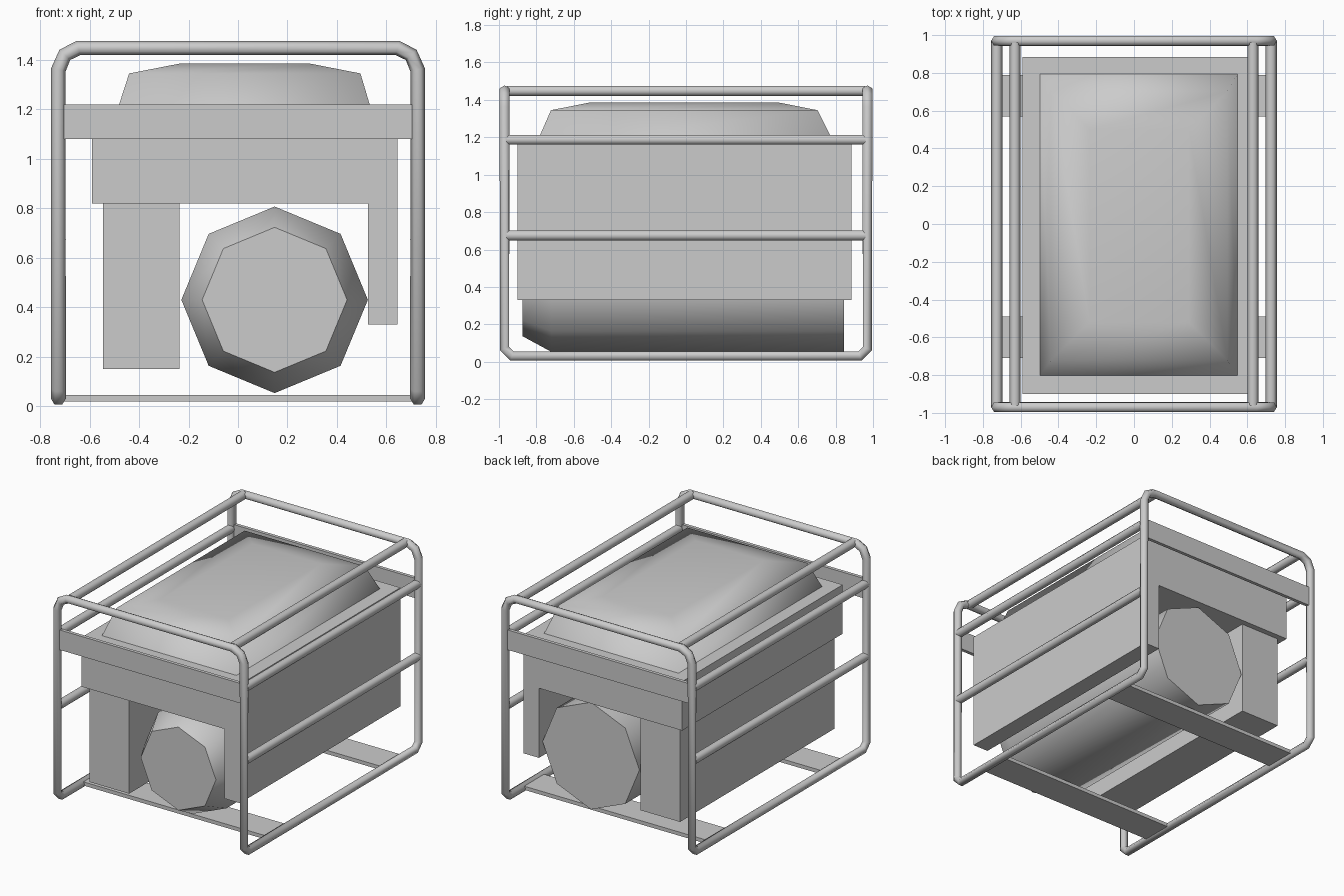
import bpy, math

if "Cube" in bpy.data.objects:
    bpy.data.objects.remove(bpy.data.objects["Cube"])

R = 0.03            # tube radius
PX, PY = 0.726, 0.97  # tube centre lines
TOP = 1.448


def mesh(name, verts, faces, smooth=None):
    me = bpy.data.meshes.new(name)
    me.from_pydata(verts, [], faces)
    ob = bpy.data.objects.new(name, me)
    bpy.context.collection.objects.link(ob)
    if smooth:
        bpy.ops.object.select_all(action='DESELECT')
        bpy.context.view_layer.objects.active = ob
        ob.select_set(True)
        bpy.ops.object.shade_smooth_by_angle(angle=math.radians(smooth))
    return ob


def loft(name, rings, smooth=None):
    """Skin equal-length rings and cap both ends."""
    n = len(rings[0])
    verts = [v for r in rings for v in r]
    faces = [(k*n + i, k*n + (i+1) % n, (k+1)*n + (i+1) % n, (k+1)*n + i)
             for k in range(len(rings) - 1) for i in range(n)]
    faces.append(tuple(reversed(range(n))))
    faces.append(tuple(range((len(rings)-1)*n, len(rings)*n)))
    return mesh(name, verts, faces, smooth)


def rect(x0, x1, y0, y1, z):
    return [(x0, y0, z), (x1, y0, z), (x1, y1, z), (x0, y1, z)]


def box(name, x0, x1, y0, y1, z0, z1):
    return loft(name, [rect(x0, x1, y0, y1, z0), rect(x0, x1, y0, y1, z1)])


def tube(name, pts, closed=False):
    cu = bpy.data.curves.new(name, 'CURVE')
    cu.dimensions = '3D'
    cu.bevel_depth = R
    cu.bevel_resolution = 1   # six-sided tube
    cu.use_fill_caps = True
    sp = cu.splines.new('POLY')
    sp.points.add(len(pts) - 1)
    for p, c in zip(sp.points, pts):
        p.co = (*c, 1)
    sp.use_cyclic_u = closed
    ob = bpy.data.objects.new(name, cu)
    bpy.context.collection.objects.link(ob)
    bpy.ops.object.select_all(action='DESELECT')
    bpy.context.view_layer.objects.active = ob
    ob.select_set(True)
    bpy.ops.object.convert(target='MESH')
    bpy.ops.object.shade_smooth_by_angle(angle=math.radians(65))


# Main frame: one closed bent tube (front hoop, floor rail, back hoop, floor rail)
half = [(PX, 0.93, R), (PX, PY, 0.07), (PX, PY, 1.36),
        (0.70, PY, 1.42), (0.645, PY, TOP)]
hoop = [(-x, y, z) for x, y, z in half] + half[::-1]
tube("main_frame", [(x, -y, z) for x, y, z in hoop]
     + [(-x, y, z) for x, y, z in hoop], closed=True)

# Lengthwise rails on both sides
for s, side in ((-1, "left"), (1, "right")):
    for x, z, label in ((0.63, TOP, "top"), (PX, 1.187, "upper"), (PX, 0.675, "middle")):
        tube(f"{side}_{label}_rail", [(s*x, -0.96, z), (s*x, 0.96, z)])

# Cross panels at the ends and floor slats
for s, end in ((-1, "front"), (1, "back")):
    box(f"{end}_cross_panel", -0.707, 0.703, s*PY - 0.012, s*PY + 0.012, 1.08, 1.22)
for y0, end in ((-0.71, "front"), (0.57, "back")):
    box(f"{end}_floor_slat", -0.715, 0.715, y0, y0 + 0.22, 0.02, 0.046)

# Engine housing: L-shaped profile along y, plus the left side box
prof = [(-0.59, 0.82), (0.525, 0.82), (0.525, 0.33), (0.645, 0.33),
        (0.645, 1.165), (-0.59, 1.165)]
loft("engine_housing", [[(x, y, z) for x, z in prof] for y in (-0.9, 0.885)])
box("left_side_box", -0.545, -0.237, -0.872, 0.845, 0.15, 0.82)

# Octagonal drum with tapered front
loft("generator_drum", [
    [(0.148 + r*math.cos(i*math.pi/4), y, 0.43 + r*math.sin(i*math.pi/4)) for i in range(8)]
    for y, r in ((-0.875, 0.293), (-0.72, 0.377), (0.845, 0.377))], smooth=50)

# Fuel tank: three stacked rectangles, smooth shaded
loft("fuel_tank", [rect(-0.50, 0.55, -0.803, 0.797, 1.16),
                   rect(-0.44, 0.495, -0.722, 0.703, 1.345),
                   rect(-0.235, 0.29, -0.52, 0.50, 1.385)], smooth=88)
